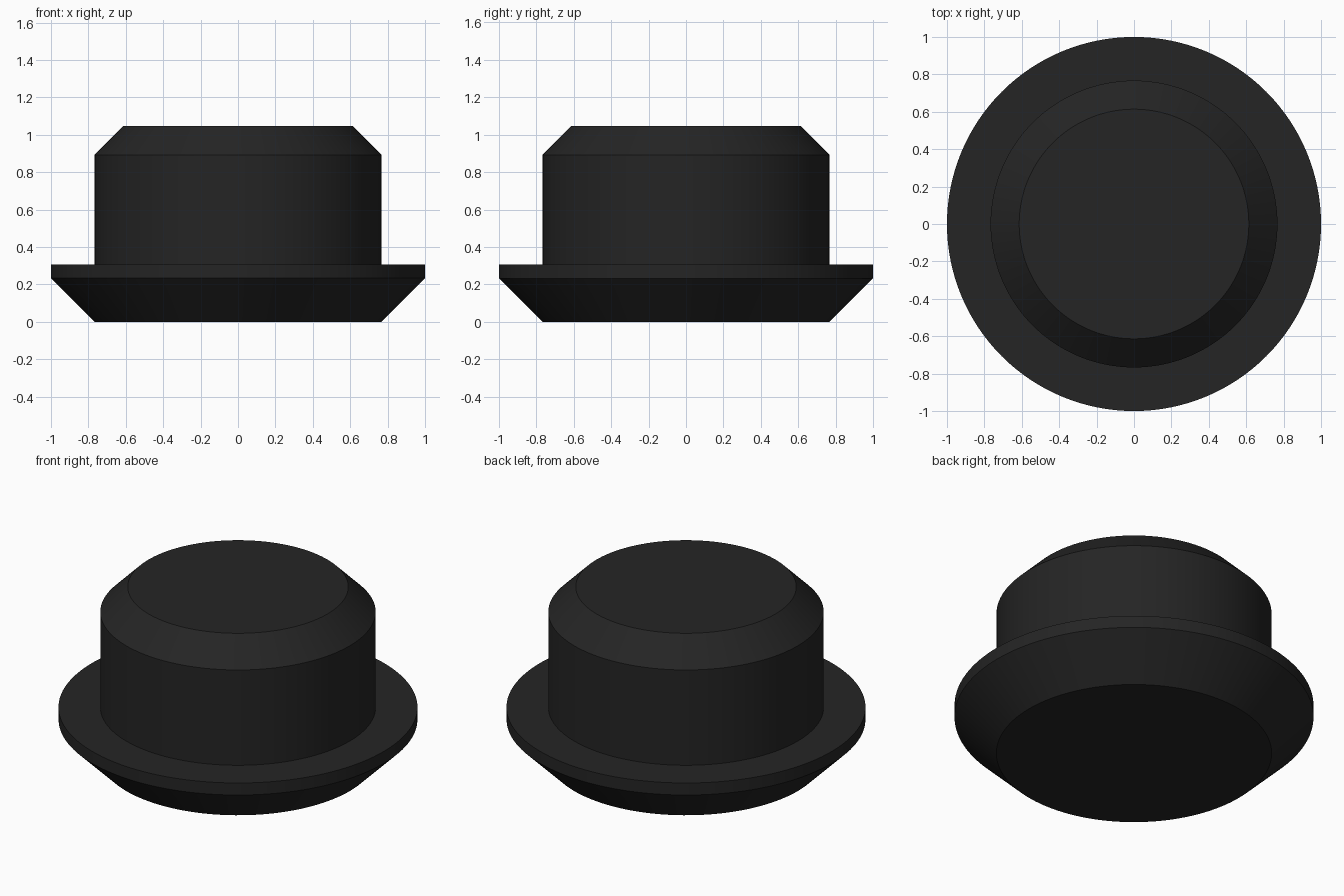
import bpy, bmesh, math

if "Cube" in bpy.data.objects:
    bpy.data.objects.remove(bpy.data.objects["Cube"])

SEGMENTS = 128

# Matte black rubber
rubber = bpy.data.materials.new("black_rubber")
rubber.diffuse_color = (0.018, 0.018, 0.018, 1.0)
rubber.use_nodes = True
rubber.node_tree.nodes["Principled BSDF"].inputs["Base Color"].default_value = rubber.diffuse_color

# Half profile (radius, height): chamfered flange, then chamfered plug
PROFILE = [(0.767, 0.0), (1.0, 0.233), (1.0, 0.307),
           (0.767, 0.307), (0.767, 0.893), (0.614, 1.047)]


def turned_part(name, profile, material):
    """Revolve a profile about z and close both ends with flat caps."""
    bm = bmesh.new()
    rings = []
    for r, z in profile:
        rings.append([bm.verts.new((r * math.cos(a), r * math.sin(a), z))
                      for a in (2 * math.pi * i / SEGMENTS for i in range(SEGMENTS))])
    for low, high in zip(rings, rings[1:]):
        for i in range(SEGMENTS):
            j = (i + 1) % SEGMENTS
            bm.faces.new((low[i], low[j], high[j], high[i]))
    bm.faces.new(rings[0][::-1])
    bm.faces.new(rings[-1])
    bmesh.ops.recalc_face_normals(bm, faces=bm.faces)
    mesh = bpy.data.meshes.new(name)
    bm.to_mesh(mesh)
    bm.free()
    mesh.materials.append(material)
    obj = bpy.data.objects.new(name, mesh)
    bpy.context.collection.objects.link(obj)
    # Smooth around the walls, sharp at the chamfer edges
    bpy.ops.object.select_all(action='DESELECT')
    obj.select_set(True)
    bpy.context.view_layer.objects.active = obj
    bpy.ops.object.shade_smooth_by_angle(angle=math.radians(30))
    return obj


# Flanged plug
turned_part("flanged_plug", PROFILE, rubber)
